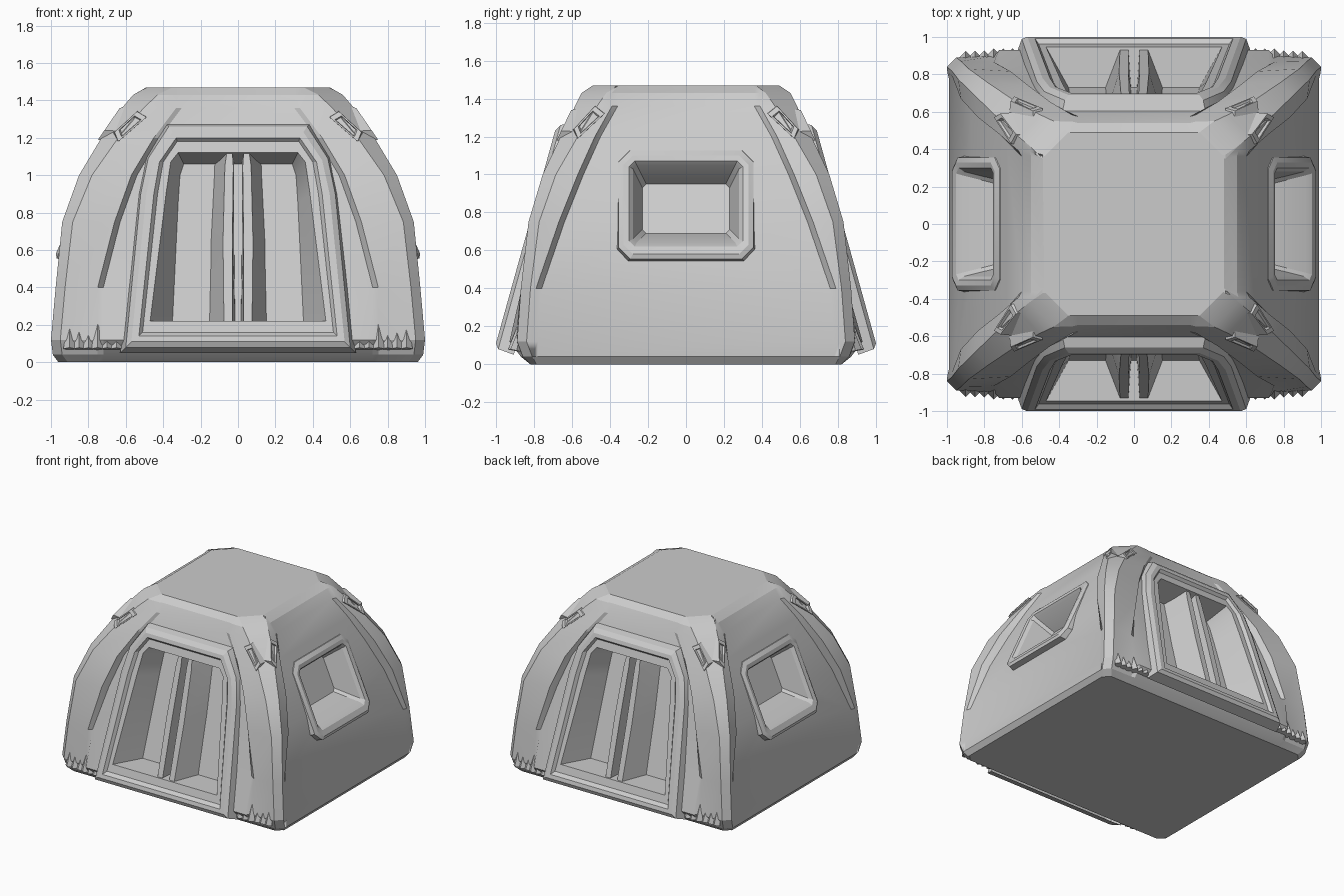
import bpy, bmesh, math
from mathutils import Matrix

if "Cube" in bpy.data.objects:
    bpy.data.objects.remove(bpy.data.objects["Cube"])


def make_object(name, bm):
    me = bpy.data.meshes.new(name)
    bm.to_mesh(me)
    bm.free()
    ob = bpy.data.objects.new(name, me)
    bpy.context.collection.objects.link(ob)
    return ob


def bridge(bm, rings):
    for a, b in zip(rings, rings[1:]):
        n = len(a)
        for i in range(n):
            bm.faces.new((a[i], a[(i + 1) % n], b[(i + 1) % n], b[i]))


def wall_loft(name, plane, loops, angle, closed=False):
    """Loft (points, offset) loops standing on a leaning wall, then turn to a side."""
    bm = bmesh.new()
    rings = [[bm.verts.new((u, -(plane(z) + off), z)) for u, z in pts] for pts, off in loops]
    bridge(bm, rings)
    cap = bm.faces.new(rings[-1])
    if closed:
        bm.faces.new(rings[0])
    bmesh.ops.recalc_face_normals(bm, faces=bm.faces[:])
    cap.normal_update()
    if not closed and cap.normal.y > 0:
        bmesh.ops.reverse_faces(bm, faces=bm.faces[:])
    bm.transform(Matrix.Rotation(angle, 4, 'Z'))
    return make_object(name, bm)


def mirrored(half):
    return half + [(-x, z) for x, z in reversed(half)]


def rounded(w, lo, hi, c):
    return mirrored([(w - c, lo), (w, lo + c), (w, hi - c), (w - c, hi)])


# Tent body: z, side panel x, panel edge y, rib x, rib y, front edge x, front y
LEVELS = [
    (0.00, .96, .76, .96, .82, .72, .82),
    (0.04, .99, .78, .99, .86, .72, .87),
    (0.12, .99, .78, 1.0, .89, .72, .93),
    (0.40, .96, .76, .975, .87, .72, .85),
    (0.75, .87, .64, .94, .83, .63, .76),
    (1.00, .77, .54, .85, .755, .54, .70),
    (1.20, .68, .45, .73, .66, .42, .63),
    (1.36, .60, .36, .62, .585, .30, .575),
    (1.43, .55, .36, .56, .55, .30, .54),
    (1.47, .48, .34, .49, .49, .30, .49),
]
bm = bmesh.new()
rings = []
for z, p, e, x, y, g, f in LEVELS:
    d = .05 + .09 * (z / 1.47) ** 4
    q = [(p, e), (p + .8 * (x - p), e + .03), (x, y - d),
         (x - d, y), (g + .03, f + .8 * (y - f)), (g, f)]
    ring = q + [(-a, b) for a, b in reversed(q)]
    ring += [(-a, -b) for a, b in ring]
    rings.append([bm.verts.new((a, b, z)) for a, b in ring])
bridge(bm, rings)
bm.faces.new(rings[0])
bm.faces.new(rings[-1])
bmesh.ops.recalc_face_normals(bm, faces=bm.faces[:])
body = make_object("tent_body", bm)


# Leaning planes of the doors, windows and rib patches
def door_plane(z):
    return .98 - .278 * (z - .15)


def window_plane(z):
    return .955 - .44 * (z - .6)


DOOR = [
    (mirrored([(.63, .05), (.54, .9), (.50, 1.10), (.39, 1.28)]), -.10),
    (mirrored([(.60, .08), (.52, .9), (.48, 1.09), (.37, 1.26)]), -.01),
    (mirrored([(.57, .11), (.49, .9), (.45, 1.08), (.35, 1.23)]), .01),
    (mirrored([(.53, .14), (.45, .9), (.42, 1.07), (.33, 1.20)]), .01),
    (mirrored([(.51, .16), (.43, .9), (.40, 1.07), (.325, 1.18)]), -.015),
    (mirrored([(.47, .22), (.385, .9), (.36, 1.07), (.32, 1.12)]), -.015),
    (mirrored([(.35, .22), (.32, .85), (.31, 1.0), (.29, 1.06)]), -.23),
]
WINDOW = [
    (rounded(.37, .54, 1.14, .06), -.08),
    (rounded(.355, .555, 1.125, .06), -.005),
    (rounded(.33, .58, 1.10, .05), .01),
    (rounded(.30, .62, 1.07, .03), .005),
    (rounded(.28, .64, 1.05, .02), -.02),
    (rounded(.23, .69, .95, .02), -.20),
]

cutters = []
for side, angle in (("front", 0), ("back", math.pi)):
    wall_loft(side + "_door_frame", door_plane, DOOR, angle)
    hole = mirrored([(.50, .17), (.42, .9), (.39, 1.07), (.325, 1.16)])
    cutters.append(wall_loft(side + "_door_cutter", door_plane,
                             [(hole, .3), (hole, -.26)], angle, True))
    # Pair of gathered curtain folds in the middle of the doorway
    for s in (-1, 1):
        bm = bmesh.new()
        rows = []
        for z, a, b, c, e in ((.21, .03, .075, .015, .16), (.65, .03, .08, .02, .15),
                              (1.05, .025, .07, .02, .13), (1.12, .03, .06, .02, .11)):
            yf, yb = -door_plane(z) + .03, -door_plane(z) + .25
            rows.append([bm.verts.new((s * u, v, z))
                         for u, v in ((a, yf), (b, yf), (e, yb), (c, yb))])
        bridge(bm, rows)
        bm.faces.new(rows[0])
        bm.faces.new(rows[-1])
        bmesh.ops.recalc_face_normals(bm, faces=bm.faces[:])
        bm.transform(Matrix.Rotation(angle, 4, 'Z'))
        make_object(side + "_curtain_fold", bm)

for side, angle in (("right", math.pi / 2), ("left", -math.pi / 2)):
    wall_loft(side + "_window_frame", window_plane, WINDOW, angle)
    hole = rounded(.30, .62, 1.07, .03)
    cutters.append(wall_loft(side + "_window_cutter", window_plane,
                             [(hole, .3), (hole, -.23)], angle, True))

# Cut the door and window recesses out of the body
for c in cutters:
    c.hide_render = True
    c.hide_set(True)
    m = body.modifiers.new("recess", 'BOOLEAN')
    m.operation = 'DIFFERENCE'
    m.solver = 'EXACT'
    m.object = c


# Small strap patches on the ribs near the roof
def scaled(pts, k):
    cx = sum(p[0] for p in pts) / len(pts)
    cz = sum(p[1] for p in pts) / len(pts)
    return [(cx + k * (x - cx), cz + k * (z - cz)) for x, z in pts]


FRONT_PATCH = [(.64, 1.18), (.66, 1.23), (.54, 1.34), (.49, 1.31)]
SIDE_PATCH = [(.57, 1.19), (.59, 1.24), (.48, 1.36), (.43, 1.32)]
for k in range(4):
    pts = SIDE_PATCH if k % 2 else FRONT_PATCH
    plane = (lambda z: .73 - .69 * (z - 1.2)) if k % 2 else (lambda z: .66 - .48 * (z - 1.2))
    for s in (-1, 1):
        quad = [(s * x, z) for x, z in pts]
        wall_loft("strap_patch", plane,
                  [(scaled(quad, 1.1), -.06), (quad, .012), (scaled(quad, .7), .012),
                   (scaled(quad, .6), -.005)], k * math.pi / 2)

# Gathered pleats at the foot of each corner
for sx in (-1, 1):
    for sy in (-1, 1):
        bm = bmesh.new()
        for i in range(6):
            h = .11 + .03 * (i % 3)
            x = .65 + .05 * i
            mat = (Matrix.Translation((sx * x, sy * (.895 - .004 * i), .07 + h / 2))
                   @ Matrix.Rotation(sy * .2, 4, 'X'))
            bmesh.ops.create_cone(bm, cap_ends=True, segments=4, radius1=.034,
                                  radius2=.004, depth=h, matrix=mat)
        make_object("corner_pleats", bm)

# Soft shading that keeps the creases crisp
bpy.ops.object.select_all(action='DESELECT')
for ob in bpy.context.collection.objects:
    if not ob.hide_render:
        ob.select_set(True)
        bpy.context.view_layer.objects.active = ob
bpy.ops.object.shade_smooth_by_angle(angle=math.radians(22))
